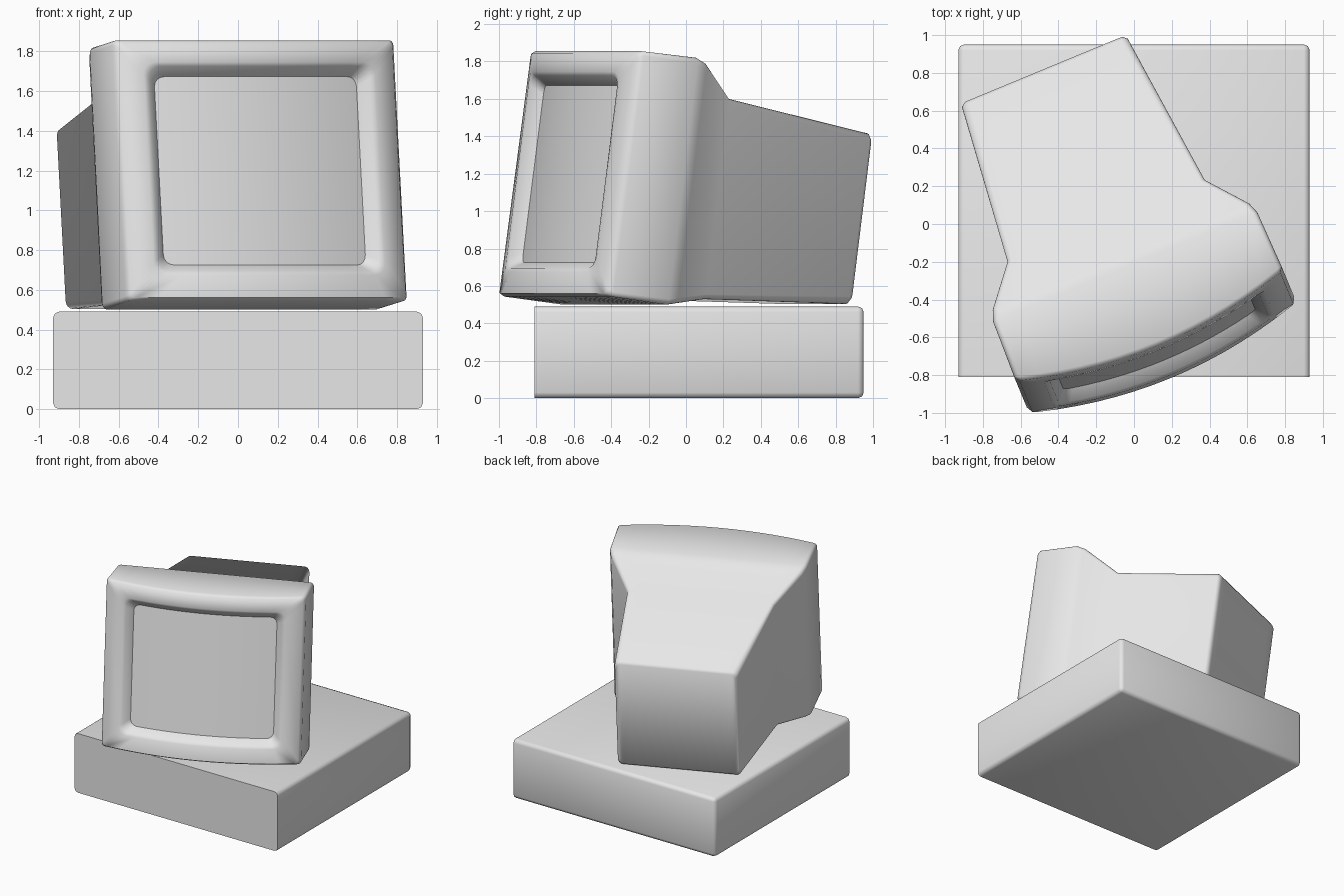
import bpy, bmesh, math
from mathutils import Vector

if "Cube" in bpy.data.objects:
    bpy.data.objects.remove(bpy.data.objects["Cube"])

grey = bpy.data.materials.new("plain_grey")
grey.diffuse_color = (0.8, 0.8, 0.8, 1)
grey.use_nodes = True
grey.node_tree.nodes["Principled BSDF"].inputs["Base Color"].default_value = grey.diffuse_color


def add_object(name, bm, angle):
    mesh = bpy.data.meshes.new(name)
    bm.to_mesh(mesh)
    bm.free()
    mesh.materials.append(grey)
    ob = bpy.data.objects.new(name, mesh)
    bpy.context.collection.objects.link(ob)
    bpy.ops.object.select_all(action='DESELECT')
    ob.select_set(True)
    bpy.context.view_layer.objects.active = ob
    bpy.ops.object.shade_smooth_by_angle(angle=math.radians(angle))
    return ob


# Computer case: box with softened edges, crisp front rim
bm = bmesh.new()
bmesh.ops.create_cube(bm, size=1)
for v in bm.verts:
    v.co = Vector((v.co.x * 1.86, v.co.y * 1.76 + 0.07, v.co.z * 0.49 + 0.245))
soft = [e for e in bm.edges if not all(v.co.y < -0.8 for v in e.verts)]
bmesh.ops.bevel(bm, geom=soft, offset=0.03, segments=2, profile=0.5, affect='EDGES')
add_object("computer_case", bm, 50)

# Monitor: lofted rounded-rectangle rings, turned on the case and leaning back
TURN = math.radians(22.5)
COLS, ARC = 14, 4


def ring(half, v_bot, v_top, z_bot, z_top, r, bulge=0.0):
    """Rounded rectangle, bottom left to right, then top right to left."""
    zc, hz = (z_bot + z_top) / 2, (z_top - z_bot) / 2
    low = []
    for k in range(ARC + 1):
        a = math.pi + k / ARC * math.pi / 2
        low.append((-half + r + r * math.cos(a), -hz + r + r * math.sin(a)))
    span = half - r
    low += [(-span + 2 * span * k / COLS, -hz) for k in range(1, COLS)]
    low += [(-x, z) for x, z in reversed(low[:ARC + 1])]
    pts = low + [(x, -z) for x, z in reversed(low)]
    out = []
    for x, z in pts:
        t = (z + hz) / (2 * hz)
        v = v_bot + (v_top - v_bot) * t - bulge * (1 - (x / 0.76) ** 2)
        u = x - 0.13
        out.append(Vector((u * math.cos(TURN) - v * math.sin(TURN),
                           u * math.sin(TURN) + v * math.cos(TURN), zc + z)))
    return out


def cap(bm, vs, flip=False):
    n = len(vs)
    for i in range(n // 2 - 1):
        f = [vs[i], vs[i + 1], vs[n - 2 - i], vs[n - 1 - i]]
        bm.faces.new(f[::-1] if flip else f)


screen_ring = (0.55, -0.612, -0.482, 0.725, 1.672, 0.05, 0.115)
sections = [
    # tube housing
    (0.455, 0.825, 0.94, 0.525, 1.39, 0.03),
    (0.475, 0.80, 0.925, 0.503, 1.415, 0.04),
    (0.565, -0.065, 0.075, 0.53, 1.60, 0.025),
    # wide body
    (0.735, -0.30, -0.13, 0.507, 1.79, 0.03),
    (0.757, -0.36, -0.19, 0.50, 1.82, 0.03),
    (0.766, -0.685, -0.505, 0.543, 1.855, 0.025, 0.115),
    # bezel and recess
    (0.748, -0.713, -0.53, 0.56, 1.842, 0.025, 0.115),
    (0.63, -0.698, -0.552, 0.675, 1.745, 0.06, 0.115),
    (0.60, -0.682, -0.542, 0.695, 1.725, 0.06, 0.115),
    screen_ring,
]
bm = bmesh.new()
rings = [[bm.verts.new(p) for p in ring(*s)] for s in sections]
for a, b in zip(rings, rings[1:]):
    n = len(a)
    for i in range(n):
        j = (i + 1) % n
        bm.faces.new((a[i], a[j], b[j], b[i]))
cap(bm, rings[0], flip=True)
add_object("monitor_housing", bm, 60)

# Curved screen glass
bm = bmesh.new()
cap(bm, [bm.verts.new(p) for p in ring(*screen_ring)])
add_object("screen", bm, 60)
